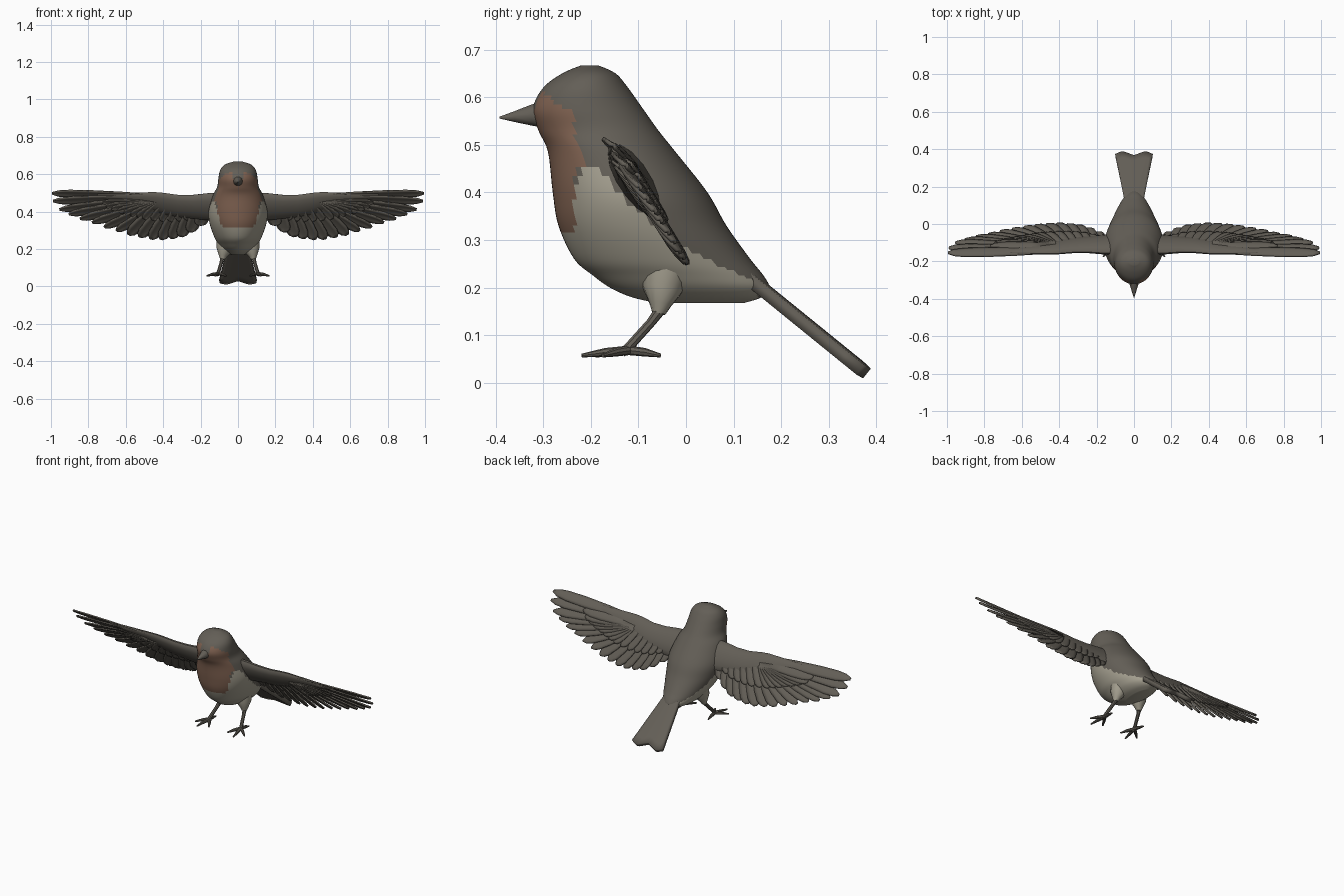
import bpy, bmesh, math
from mathutils import Vector

if "Cube" in bpy.data.objects:
    bpy.data.objects.remove(bpy.data.objects["Cube"])


def material(name, rgb):
    m = bpy.data.materials.new(name)
    m.diffuse_color = (*rgb, 1)
    m.use_nodes = True
    m.node_tree.nodes["Principled BSDF"].inputs["Base Color"].default_value = m.diffuse_color
    return m


GREY = material("grey brown plumage", (0.125, 0.113, 0.094))
RUST = material("rust breast", (0.215, 0.122, 0.082))
PALE = material("pale belly", (0.37, 0.345, 0.275))


def add_rows(bm, rows, closed):
    """Skin a list of point rows; closed rows become a capped tube."""
    vs = [[bm.verts.new(p) for p in r] for r in rows]
    n = len(rows[0])
    for a, b in zip(vs, vs[1:]):
        for i in range(n if closed else n - 1):
            j = (i + 1) % n
            bm.faces.new((a[i], a[j], b[j], b[i]))
    if closed:
        bm.faces.new(vs[0])
        bm.faces.new(vs[-1])


def finish(name, bm, mats, mirror=False, thick=0, angle=40):
    bmesh.ops.recalc_face_normals(bm, faces=bm.faces)
    me = bpy.data.meshes.new(name)
    bm.to_mesh(me)
    bm.free()
    ob = bpy.data.objects.new(name, me)
    bpy.context.collection.objects.link(ob)
    for m in mats:
        me.materials.append(m)
    bpy.ops.object.select_all(action='DESELECT')
    ob.select_set(True)
    bpy.context.view_layer.objects.active = ob
    bpy.ops.object.shade_smooth_by_angle(angle=math.radians(angle))
    if thick:
        s = ob.modifiers.new("thickness", 'SOLIDIFY')
        s.thickness, s.offset = thick, 0
    if mirror:
        ob.modifiers.new("mirror", 'MIRROR')
    return ob


def tube(bm, pts, radii, n=8):
    """Round limb through a few points."""
    pts = [Vector(p) for p in pts]
    rows = []
    for i, (p, r) in enumerate(zip(pts, radii)):
        d = pts[min(i + 1, len(pts) - 1)] - pts[max(i - 1, 0)]
        q = d.to_track_quat('Z', 'Y')
        rows.append([p + q @ Vector((r * math.cos(k * math.tau / n), r * math.sin(k * math.tau / n), 0))
                     for k in range(n)])
    add_rows(bm, rows, True)


def spline(table, t):
    """Smooth interpolation through table rows, t in 0..1."""
    f = t * (len(table) - 1)
    i = min(int(f), len(table) - 2)
    f -= i
    p = [table[min(max(i + k, 0), len(table) - 1)] for k in (-1, 0, 1, 2)]
    return [b + 0.5 * f * (c - a + f * (2 * a - 5 * b + 4 * c - d + f * (3 * (b - c) + d - a)))
            for a, b, c, d in zip(*p)]


def line(pts, x):
    """Piecewise straight interpolation."""
    for (x0, y0), (x1, y1) in zip(pts, pts[1:]):
        if x <= x1:
            return y0 + (y1 - y0) * max(0, x - x0) / (x1 - x0)
    return pts[-1][1]


# Body and head: horizontal slices (height, front, back, half width)
SLICES = [(.167, -.06, .12, .03), (.18, -.115, .16, .062), (.2, -.16, .175, .087),
          (.225, -.195, .163, .105), (.26, -.235, .135, .125), (.33, -.268, .085, .15),
          (.40, -.28, .045, .158), (.485, -.29, -.022, .135), (.53, -.31, -.058, .112),
          (.575, -.322, -.09, .105), (.62, -.3, -.122, .096), (.65, -.26, -.148, .072),
          (.667, -.22, -.185, .025)]
BELLY = [(-.24, .40), (-.21, .45), (-.17, .44), (-.13, .38), (-.05, .32), (0, .28),
         (.05, .255), (.14, .215), (.155, .17)]
BREAST = [(.31, -.235), (.43, -.235), (.46, -.213), (.49, -.225), (.51, -.235),
          (.57, -.235), (.585, -.27), (.612, -.30)]
bm = bmesh.new()
rows = []
for k in range(61):
    z, f, b, w = spline(SLICES, k / 60)
    rows.append([(w * math.sin(a), (f + b) / 2 - (b - f) / 2 * math.cos(a), z)
                 for a in (i * math.tau / 64 for i in range(64))])
add_rows(bm, rows, True)
for fc in bm.faces:
    x, y, z = fc.calc_center_median()
    forehead = z > .578 and abs(x) < .03
    if .312 < z < .612 and y < line(BREAST, z) and not forehead:
        fc.material_index = 1
    elif y < .155 and z < line(BELLY, y):
        fc.material_index = 2
finish("body", bm, [GREY, RUST, PALE], angle=60)

# Beak
bm = bmesh.new()
tube(bm, [(0, -.29, .564), (0, -.325, .562), (0, -.36, .559), (0, -.392, .557)],
     [.032, .023, .012, .002], 10)
finish("beak", bm, [GREY])

# Tail: widening plate with a notched end
bm = bmesh.new()
rows = []
for k in range(9):
    t = k / 8
    row = []
    for i in range(-6, 7):
        u = i / 6
        s = t * (1 - .07 * max(0, 1 - abs(u) * 1.8) - .05 * max(0, abs(u) - .7) / .3)
        hw = .045 + .055 * t
        row.append((u * hw, .10 + .28 * s, .243 - .227 * s + .006 * (1 - u * u)))
    rows.append(row)
add_rows(bm, rows, False)
finish("tail", bm, [GREY], thick=.026)

# Thighs, legs and toes
bm = bmesh.new()
tube(bm, [(.06, -.04, .25), (.073, -.05, .195), (.08, -.054, .165), (.082, -.057, .145)],
     [.055, .042, .024, .014], 14)
finish("thighs", bm, [PALE], mirror=True)
bm = bmesh.new()
ANKLE = (.105, -.12, .075)
tube(bm, [(.08, -.045, .165), (.09, -.075, .125), ANKLE, (.106, -.135, .062)], [.013, .01, .01, .009])
for tx, ty in ((.166, -.175), (.122, -.219), (.062, -.19), (.112, -.053)):
    mx, my = (ANKLE[0] + tx) / 2, (ANKLE[1] + ty) / 2
    tube(bm, [ANKLE[:2] + (.068,), (mx, my, .064), (tx, ty, .057)], [.01, .009, .004])
finish("legs", bm, [GREY], mirror=True)


# Wing plane: span x, chord c down from the leading edge, height h off the upper side
def wing(x, c, h=0.0):
    return Vector((x, -.158 + .535 * c + .845 * h, .502 - .845 * c + .535 * h))


def feather(bm, root, tip, half, h0, h1, tilt):
    """Ridged blade with a rounded tip."""
    r, t = Vector(root), Vector(tip)
    d = t - r
    side = Vector((-d.y, d.x)).normalized()
    rows = []
    for s, w in ((0, .55), (.3, .85), (.6, 1), (.82, .95), (.93, .7), (1, .2)):
        p = r + d * s
        h = h0 + (h1 - h0) * s
        row = []
        for u in (-1, -.5, 0, .5, 1):
            q = p + side * u * w * half
            row.append(wing(q.x, q.y, h + u * tilt * w + .005 * (1 - abs(u))))
        rows.append(row)
    add_rows(bm, rows, False)


# Flight feathers: tips as (span, height)
PRIMARY = [(.995, .497), (.99, .455), (.955, .41), (.905, .385), (.845, .36), (.78, .34),
           (.715, .315), (.65, .295)]
SECONDARY = [(.585, .275), (.525, .262), (.465, .252), (.41, .25), (.355, .255), (.305, .265),
             (.255, .29), (.205, .325)]
bm = bmesh.new()
for i, (x, z) in enumerate(PRIMARY):
    feather(bm, (.47 - .007 * i, .025 + .008 * i), (x, (.502 - z) / .845), .03, 0, 0, .009)
for i, (x, z) in enumerate(SECONDARY):
    feather(bm, (.42 - .036 * i, .08), (x, (.502 - z) / .845), .037, 0, -.002, .01)
finish("flight_feathers", bm, [GREY], mirror=True, thick=.008)

# Covert feathers: shorter rows above and below the flight feathers
bm = bmesh.new()
for side, reach in ((1, .58), (-1, .5)):
    for i, (x, z) in enumerate(PRIMARY[1:] + SECONDARY):
        rx = .46 - .006 * i if i < 7 else .42 - .036 * (i - 7)
        rc, tc = .06, (.502 - z) / .845
        feather(bm, (rx, rc), (rx + (x - rx) * reach, rc + (tc - rc) * reach),
                .028, .014 * side, .010 * side, .007)
finish("covert_feathers", bm, [GREY], mirror=True, thick=.006)

# Wing arm: flattened loft (span, chord centre, half chord, half thickness)
ARM = [(.07, .10, .10, .04), (.16, .09, .085, .033), (.24, .09, .075, .028), (.32, .085, .07, .025),
       (.40, .07, .068, .023), (.44, .058, .06, .021), (.52, .045, .046, .016),
       (.64, .03, .028, .011), (.75, .018, .012, .006)]
bm = bmesh.new()
add_rows(bm, [[wing(x, c + hc * math.cos(a), ht * math.sin(a))
               for a in (k * math.tau / 14 for k in range(14))] for x, c, hc, ht in ARM], True)
finish("wing_arms", bm, [GREY], mirror=True, angle=60)
